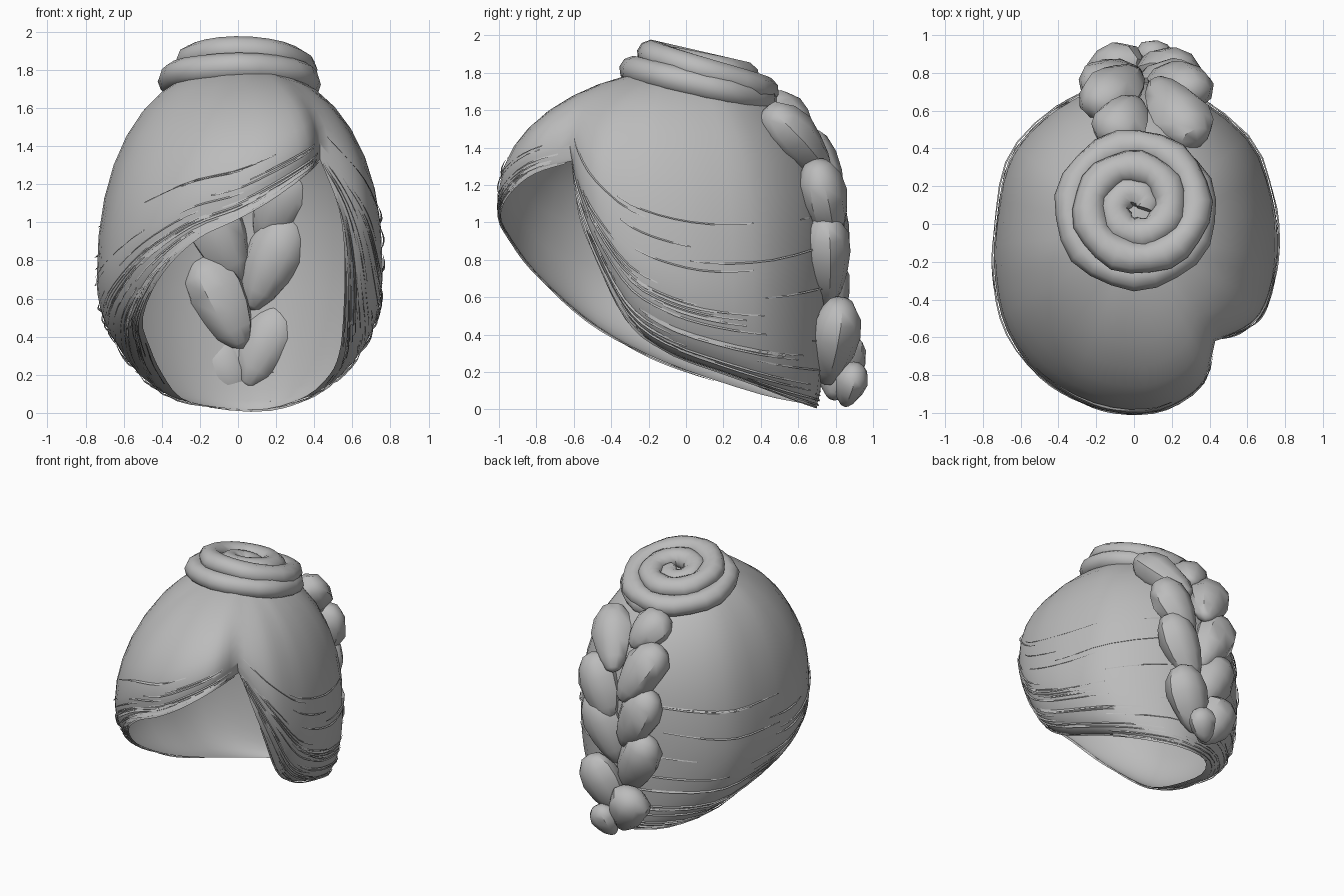
import bpy, bmesh, math, random
from mathutils import Vector, Matrix

if "Cube" in bpy.data.objects:
    bpy.data.objects.remove(bpy.data.objects["Cube"])

random.seed(4)
hair = bpy.data.materials.new("hair_grey")
hair.diffuse_color = (0.5, 0.5, 0.5, 1)
hair.use_nodes = True
hair.node_tree.nodes["Principled BSDF"].inputs["Base Color"].default_value = hair.diffuse_color


def finish(name, bm, angle=40):
    me = bpy.data.meshes.new(name)
    bm.to_mesh(me)
    bm.free()
    ob = bpy.data.objects.new(name, me)
    bpy.context.collection.objects.link(ob)
    me.materials.append(hair)
    bpy.ops.object.select_all(action='DESELECT')
    ob.select_set(True)
    bpy.context.view_layer.objects.active = ob
    bpy.ops.object.shade_smooth_by_angle(angle=math.radians(angle))
    return ob


def spline(pts, u):
    """Open Catmull-Rom curve through pts."""
    i = min(int(u), len(pts) - 2)
    f = u - i
    b, c = pts[i], pts[i + 1]
    a = pts[i - 1] if i > 0 else b * 2 - c
    d = pts[i + 2] if i + 2 < len(pts) else c * 2 - b
    return 0.5 * (b * 2 + (c - a) * f + (a * 2 - b * 5 + c * 4 - d) * f * f
                  + (b * 3 - a - c * 3 + d) * f ** 3)


# Hairline, from the parting across the front, left, back and right
EDGE = [Vector(p) for p in (
    (.43, -.6, 1.33), (.36, -.82, 1.27), (.2, -.95, 1.15), (0, -.99, 1.03),
    (-.22, -.94, .92), (-.4, -.8, .73), (-.5, -.55, .5), (-.46, -.3, .34),
    (-.4, 0, .21), (-.3, .4, .08), (-.12, .64, .03), (.15, .68, .02),
    (.36, .5, .09), (.48, .2, .2), (.53, -.1, .31), (.55, -.3, .47),
    (.56, -.47, .8), (.53, -.57, 1.07), (.43, -.6, 1.33))]
# Widest line of the cap, column by column with the hairline
WIDE = [Vector(p) for p in (
    (.43, -.62, 1.42), (.37, -.83, 1.36), (.2, -.96, 1.26), (0, -1, 1.16),
    (-.25, -.95, 1.09), (-.5, -.8, .95), (-.67, -.57, .8), (-.735, -.3, .7),
    (-.73, 0, .7), (-.63, .4, .72), (-.26, .7, .8), (.2, .73, .8),
    (.6, .46, .72), (.73, .15, .7), (.76, -.1, .75), (.74, -.3, .85),
    (.68, -.47, 1.05), (.58, -.56, 1.22), (.43, -.62, 1.42))]
CROWN = Vector((0, -.05, 1.82))
SPAN = len(EDGE) - 1


def cap_point(u, t):
    """t: 0 crown, 1 widest line, 2 hairline."""
    q, e = spline(WIDE, u), spline(EDGE, u)
    if t <= 1:
        n = 2.25 - 0.45 * max(0, min(1, (-q.y - .25) / .6))
        a = t * math.pi / 2
        s, c = math.sin(a) ** (2 / n), max(0, math.cos(a)) ** (2 / n)
        p = CROWN.lerp(q, s)
        p.z = q.z + (CROWN.z - q.z) * c
    else:
        b = (t - 1) * math.pi / 2
        p = e.lerp(q, math.cos(b))
        p.z = q.z + (e.z - q.z) * math.sin(b)
    return p


# Swept cap, open at the face
bm = bmesh.new()
top = bm.verts.new(CROWN)
COLS, ROWS = SPAN * 3, 18
grid = [[bm.verts.new(cap_point(c / 3, r * 2 / ROWS)) for r in range(1, ROWS + 1)]
        for c in range(COLS)]
for c in range(COLS):
    a, b = grid[c], grid[(c + 1) % COLS]
    bm.faces.new((top, b[0], a[0]))
    for r in range(ROWS - 1):
        bm.faces.new((a[r], b[r], b[r + 1], a[r + 1]))
finish("hair_cap", bm, 50)

# Thin lifted strands following the hairline
bm = bmesh.new()
for k in range(130):
    t = random.uniform(1.25, 1.96) if k % 5 else random.uniform(.85, 1.25)
    length = random.uniform(1.2, 3.2)
    u0 = random.uniform(.1, SPAN - .1 - length)
    prev = None
    for i in range(9):
        u = u0 + length * i / 8
        p = cap_point(u, t)
        du = cap_point(u + .05, t) - p
        dt = (cap_point(u, t + .02) - p).normalized()
        nrm = du.cross(dt).normalized()
        lift = .008 * math.sin(math.pi * i / 8) + .006
        row = [bm.verts.new(p + nrm * .005), bm.verts.new(p + nrm * lift + dt * .008)]
        if prev:
            bm.faces.new((prev[0], row[0], row[1], prev[1]))
        prev = row
finish("loose_strands", bm)

# Coiled bun: one rope spiralling inward, tilted back
bm = bmesh.new()
tilt = Matrix.Translation((.01, .07, 1.735)) @ Matrix.Rotation(math.radians(-13), 4, 'X')
STEPS, SIDES, TURNS = 72, 10, 3.3
prev = None
for i in range(STEPS + 1):
    f = i / STEPS
    ang = -f * TURNS * math.tau + math.pi / 2
    rad = .35 if f < .3 else .35 - .31 * (f - .3) / .7
    h = .105 * min(1, max(0, f - .18) / .27) - .04 * max(0, f - .65) / .35
    size = .078 * (1 + .1 * math.sin(i * 1.9)) + .01 * min(1, f * 2)
    out = Vector((math.cos(ang), math.sin(ang), 0))
    ring = []
    for s in range(SIDES):
        w = s * math.tau / SIDES
        p = out * max(.005, rad + size * math.cos(w)) + Vector((0, 0, h + .077 * math.sin(w)))
        ring.append(bm.verts.new(tilt @ p))
    if prev:
        for s in range(SIDES):
            n = (s + 1) % SIDES
            bm.faces.new((prev[s], prev[n], ring[n], ring[s]))
    else:
        bm.faces.new(ring)
    prev = ring
bm.faces.new(prev)
bmesh.ops.recalc_face_normals(bm, faces=bm.faces)
finish("bun", bm, 45)

# Braid: overlapping lobes, (x, y, z, side, half length, lean)
LOBES = ((-.06, .55, 1.55, -1, .18, .8), (.22, .6, 1.43, 1, .27, .75),
         (-.1, .71, 1.28, -1, .26, .45), (.23, .74, 1.1, 1, .26, .2),
         (-.1, .75, .93, -1, .27, .05), (.18, .75, .79, 1, .28, 0),
         (-.09, .74, .58, -1, .27, -.1), (.15, .79, .36, 1, .26, -.2),
         (-.06, .82, .23, -1, .2, -.2), (.09, .88, .13, 1, .13, -.3))
bm = bmesh.new()
for x, y, z, side, half, lean in LOBES:
    rot = Matrix.Rotation(lean, 4, 'X') @ Matrix.Rotation(side * .45, 4, 'Y')
    new = bmesh.ops.create_uvsphere(bm, u_segments=9, v_segments=7, radius=1)['verts']
    width = min(.155, half * .78)
    for v in new:
        taper = 1 + .28 * v.co.z                 # broad above, narrower below
        wob = random.uniform(.94, 1.06)
        v.co = Vector((v.co.x * width * taper * wob, v.co.y * width * .82 * taper * wob,
                       v.co.z * half))
        v.co = rot @ v.co + Vector((x, y, z))
        v.co.z = max(v.co.z, .01)
        v.co.y = min(v.co.y, 1)
finish("braid", bm, 40)
